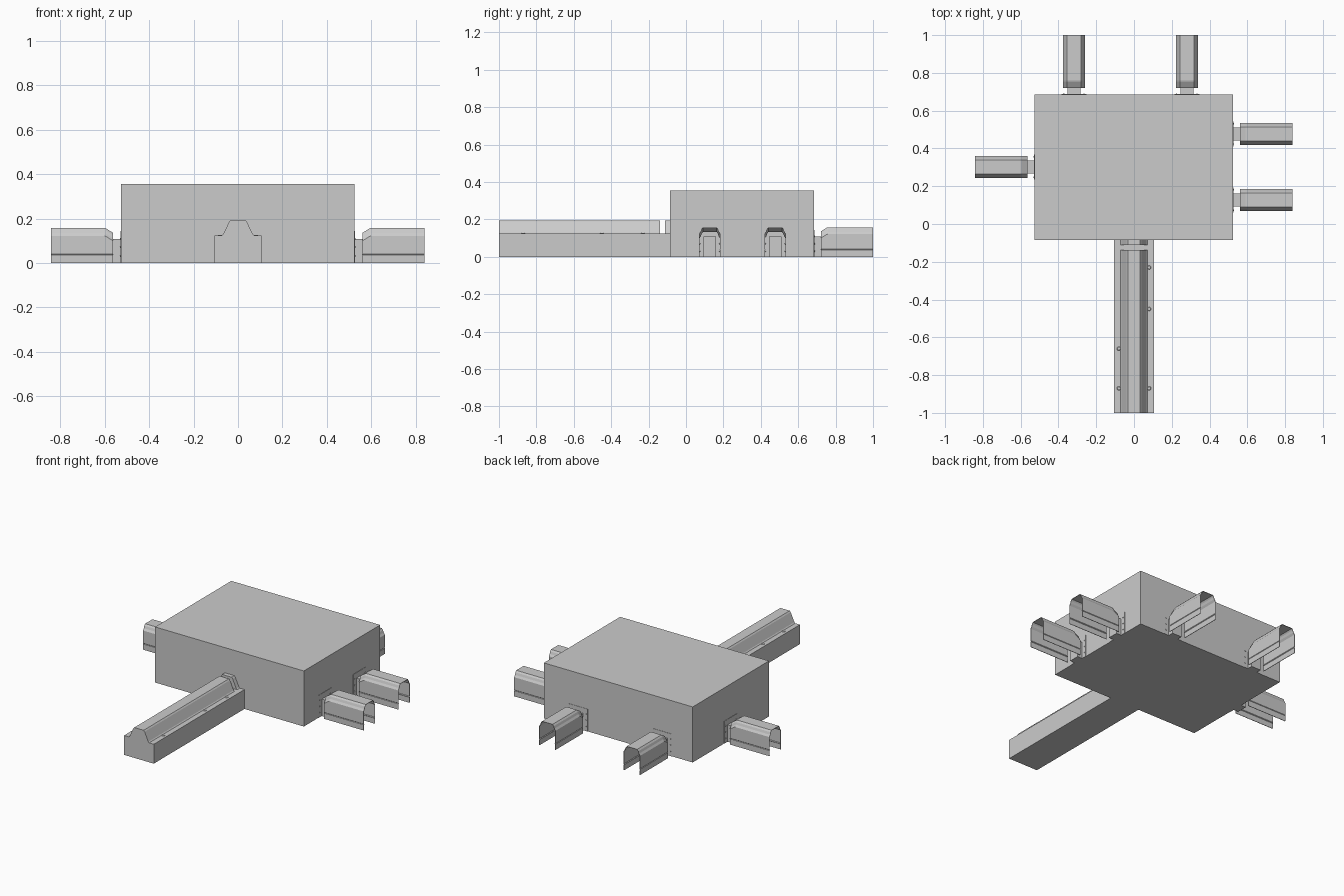
import bpy, bmesh, math
from mathutils import Matrix, Vector

if "Cube" in bpy.data.objects:
    bpy.data.objects.remove(bpy.data.objects["Cube"])


def finish(name, bm, matrix=None):
    bmesh.ops.recalc_face_normals(bm, faces=bm.faces)
    me = bpy.data.meshes.new(name)
    bm.to_mesh(me)
    bm.free()
    ob = bpy.data.objects.new(name, me)
    bpy.context.collection.objects.link(ob)
    if matrix is not None:
        ob.matrix_world = matrix
    return ob


def box(name, x0, x1, y0, y1, z0, z1, matrix=None):
    bm = bmesh.new()
    size = Matrix.Diagonal((x1 - x0, y1 - y0, z1 - z0, 1))
    mid = Matrix.Translation(((x0 + x1) / 2, (y0 + y1) / 2, (z0 + z1) / 2))
    bmesh.ops.create_cube(bm, size=1, matrix=mid @ size)
    return finish(name, bm, matrix)


def prism(name, half, y0, y1):
    """Solid bar along y from a half profile (x, z) mirrored in x."""
    pts = half + [(-x, z) for x, z in reversed(half)]
    bm = bmesh.new()
    face = bm.faces.new([bm.verts.new((x, y0, z)) for x, z in pts])
    out = bmesh.ops.extrude_face_region(bm, geom=[face])
    verts = [g for g in out["geom"] if isinstance(g, bmesh.types.BMVert)]
    bmesh.ops.translate(bm, verts=verts, vec=(0, y1 - y0, 0))
    return finish(name, bm)


def rivet(name, matrix, radius):
    bm = bmesh.new()
    bmesh.ops.create_cone(bm, cap_ends=True, segments=8, radius1=radius,
                          radius2=radius * 0.7, depth=0.004)
    return finish(name, bm, matrix)


# Main hall
box("main_hall", -0.527, 0.525, -0.085, 0.685, 0, 0.355)

# Long entrance tunnel: continuous base, ridge broken by a narrow slot
box("tunnel_base", -0.105, 0.105, -1.0, -0.085, 0, 0.124)
ridge = [(0.072, 0.122), (0.072, 0.124), (0.066, 0.130), (0.040, 0.186),
         (0.033, 0.194)]
prism("tunnel_ridge", ridge, -1.0, -0.138)
prism("tunnel_collar", ridge, -0.112, -0.085)
for x, y in [(0.08, -0.23), (0.08, -0.45), (-0.08, -0.66), (0.08, -0.87), (-0.08, -0.87)]:
    rivet("tunnel_rivet", Matrix.Translation((x, y, 0.125)), 0.012)


# Docking shelters: local +x points away from the hall, wall at x = 0
def shelter(x, y, angle):
    m = Matrix.Translation((x, y, 0)) @ Matrix.Rotation(angle, 4, 'Z')
    box("shelter_link", -0.002, 0.036, -0.034, 0.034, 0, 0.108, m)
    # Door frame plate on the wall
    box("door_plate", -0.002, 0.002, -0.066, 0.066, 0, 0.143, m)
    for side in (-1, 1):
        for z in (0.03, 0.07, 0.11):
            r = m @ Matrix.Translation((0.003, side * 0.054, z)) @ Matrix.Rotation(math.pi / 2, 4, 'Y')
            rivet("plate_rivet", r, 0.004)

    # Open-ended hood whose roof dips towards the hall
    half = [(0.058, 0), (0.058, 0.036), (0.055, 0.038), (0.058, 0.041),
            (0.058, 0.122), (0.050, 0.134), (0.045, 0.148), (0.037, 0.158)]
    pts = half + [(-a, z) for a, z in reversed(half)]
    bm = bmesh.new()
    rows = []
    for px, drop in [(0.036, 0.022), (0.066, 0.003), (0.074, 0), (0.315, 0)]:
        rows.append([bm.verts.new((px, a, z - (drop if z > 0.1 else 0))) for a, z in pts])
    for r0, r1 in zip(rows, rows[1:]):
        for i in range(len(pts) - 1):
            bm.faces.new((r0[i], r1[i], r1[i + 1], r0[i + 1]))
    hood = finish("shelter_hood", bm, m)
    # Make the thickness grow inwards
    top = max(hood.data.polygons, key=lambda p: p.center.z)
    mod = hood.modifiers.new("thickness", 'SOLIDIFY')
    mod.thickness = 0.003
    mod.offset = -1 if top.normal.z > 0 else 1


for x, y, angle in [(0.525, 0.477, 0), (0.525, 0.127, 0), (-0.527, 0.302, math.pi),
                    (-0.318, 0.685, math.pi / 2), (0.28, 0.685, math.pi / 2)]:
    shelter(x, y, angle)
